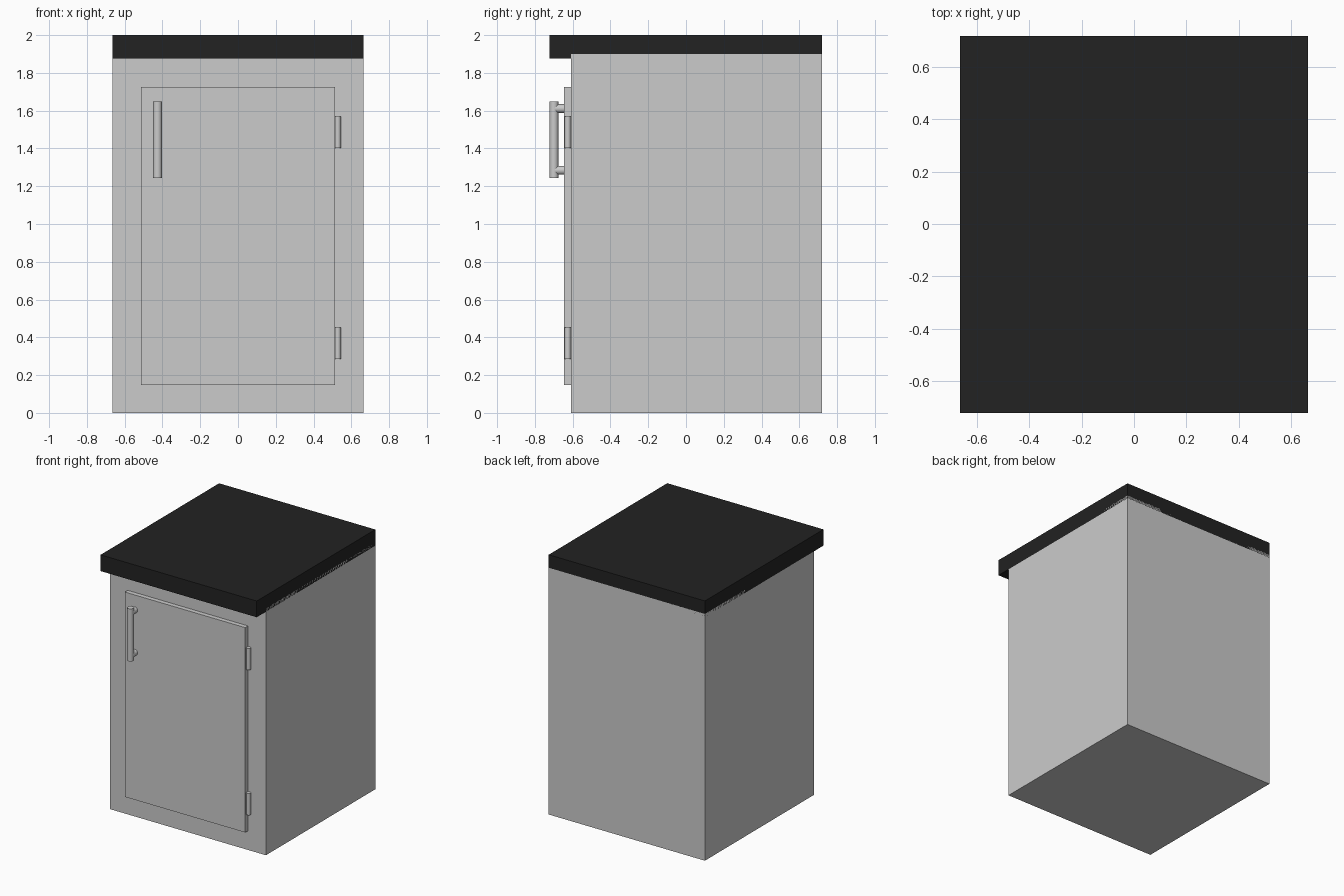
import bpy
from math import pi

if "Cube" in bpy.data.objects:
    bpy.data.objects.remove(bpy.data.objects["Cube"])


def box(name, lo, hi):
    """Box spanning two opposite corners."""
    size = [b - a for a, b in zip(lo, hi)]
    mid = [(a + b) / 2 for a, b in zip(lo, hi)]
    bpy.ops.mesh.primitive_cube_add(size=1, location=mid)
    ob = bpy.context.object
    ob.name = name
    ob.scale = size
    bpy.ops.object.transform_apply(location=False, rotation=False, scale=True)
    return ob


def rod(name, radius, length, mid, rot=(0, 0, 0)):
    """Round bar, upright unless rotated."""
    bpy.ops.mesh.primitive_cylinder_add(vertices=32, radius=radius, depth=length,
                                        location=mid, rotation=rot)
    ob = bpy.context.object
    ob.name = name
    bpy.ops.object.shade_smooth_by_angle()
    return ob


# Carcass and door
box("cabinet_body", (-0.665, -0.61, 0), (0.665, 0.72, 1.9))
box("door", (-0.513, -0.645, 0.148), (0.513, -0.61, 1.725))

# Dark worktop overhanging the front
worktop = box("worktop", (-0.665, -0.722, 1.875), (0.665, 0.72, 2.0))
dark = bpy.data.materials.new("dark_worktop")
dark.diffuse_color = (0.016, 0.016, 0.016, 1)
dark.use_nodes = True
dark.node_tree.nodes["Principled BSDF"].inputs["Base Color"].default_value = dark.diffuse_color
worktop.data.materials.append(dark)

# Hinge barrels on the right edge of the door
for name, z in (("lower_hinge", 0.368), ("upper_hinge", 1.485)):
    rod(name, 0.016, 0.167, (0.528, -0.626, z))

# Bar handle with two standoffs
rod("handle_bar", 0.023, 0.405, (-0.426, -0.699, 1.447))
for name, z in (("lower_handle_post", 1.284), ("upper_handle_post", 1.611)):
    rod(name, 0.023, 0.06, (-0.426, -0.67, z), (pi / 2, 0, 0))
